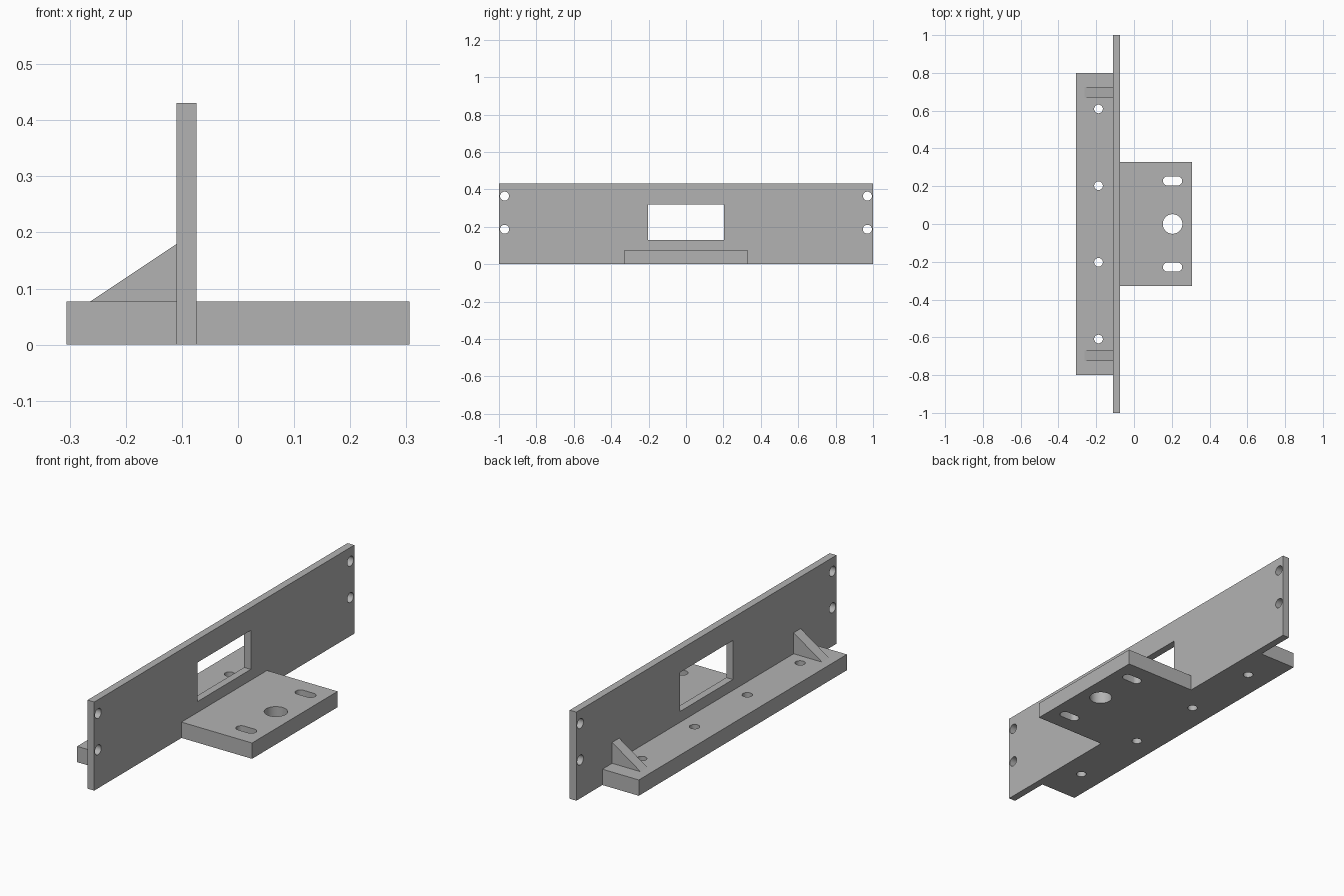
import bpy
import math

if "Cube" in bpy.data.objects:
    bpy.data.objects.remove(bpy.data.objects["Cube"], do_unlink=True)

grey = bpy.data.materials.new("plain grey")
grey.use_nodes = True
colour = (0.45, 0.45, 0.45, 1)
grey.diffuse_color = colour
grey.node_tree.nodes["Principled BSDF"].inputs["Base Color"].default_value = colour


def mesh_object(name, verts, faces):
    mesh = bpy.data.meshes.new(name)
    mesh.from_pydata(verts, [], faces)
    mesh.materials.append(grey)
    obj = bpy.data.objects.new(name, mesh)
    bpy.context.collection.objects.link(obj)
    return obj


def prism(name, outline, low, high, place):
    """Extrude a counter-clockwise outline; place maps (u, v, w) to x, y, z."""
    n = len(outline)
    verts = [place(u, v, w) for w in (low, high) for u, v in outline]
    faces = [tuple(reversed(range(n))), tuple(range(n, 2 * n))]
    faces += [(i, (i + 1) % n, (i + 1) % n + n, i + n) for i in range(n)]
    return mesh_object(name, verts, faces)


def rect(u0, v0, u1, v1):
    return [(u0, v0), (u1, v0), (u1, v1), (u0, v1)]


def slot(u, v, radius, stretch=0.0, steps=32):
    """Round hole outline, or a slot when stretched along u."""
    points = []
    for i in range(steps):
        a = 2 * math.pi * (i + 0.5) / steps
        shift = math.copysign(stretch, math.cos(a))
        points.append((u + shift + radius * math.cos(a), v + radius * math.sin(a)))
    return points


def flat(u, v, w):       # outline in x, y, extruded upwards
    return (u, v, w)


def upright(u, v, w):    # outline in y, z, extruded along x
    return (w, u, v)


def sideways(u, v, w):   # outline in z, x, extruded along y
    return (v, w, u)


def plate(name, outline, low, high, place, holes):
    obj = prism(name, outline, low, high, place)
    bpy.context.view_layer.objects.active = obj
    for hole in holes:
        cutter = prism("cutter", hole, low - 0.05, high + 0.05, place)
        cutter.hide_render = True
        mod = obj.modifiers.new("hole", "BOOLEAN")
        mod.operation = "DIFFERENCE"
        mod.solver = "EXACT"
        mod.object = cutter
        bpy.ops.object.modifier_apply(modifier=mod.name)
        bpy.data.objects.remove(cutter, do_unlink=True)
    bpy.ops.object.select_all(action="DESELECT")
    obj.select_set(True)
    bpy.ops.object.shade_smooth_by_angle(angle=math.radians(30))
    return obj


BACK, FRONT, THICK = -0.11, -0.074, 0.077

# Tall upright panel with a window and end screw holes
window = rect(-0.204, 0.13, 0.204, 0.32)
screws = [slot(y, z, 0.024) for y in (-0.97, 0.97) for z in (0.187, 0.364)]
plate("upright_panel", rect(-1, 0, 1, 0.431), BACK, FRONT, upright, [window] + screws)

# Long base flange with a row of holes
row = [slot(-0.188, y, 0.023) for y in (-0.609, -0.203, 0.203, 0.609)]
plate("base_flange", rect(-0.306, -0.8, BACK, 0.8), 0, THICK, flat, row)

# Short mounting shelf with a centre hole and two slots
cuts = [slot(0.204, 0, 0.052)]
cuts += [slot(0.204, y, 0.024, 0.027) for y in (-0.228, 0.228)]
plate("mounting_shelf", rect(FRONT, -0.329, 0.306, 0.329), 0, THICK, flat, cuts)

# Triangular gussets bracing the panel
triangle = [(THICK, -0.263), (THICK, BACK), (0.179, BACK)]
for side, y in (("left", -0.698), ("right", 0.698)):
    prism(side + "_gusset", triangle[::-1], y - 0.027, y + 0.027, sideways)

# Make every part's faces point outwards
bpy.ops.object.select_all(action="DESELECT")
for obj in bpy.context.collection.objects:
    if obj.type == "MESH" and obj.name.endswith("_gusset"):
        obj.select_set(True)
        bpy.context.view_layer.objects.active = obj
bpy.ops.object.mode_set(mode="EDIT")
bpy.ops.mesh.select_all(action="SELECT")
bpy.ops.mesh.normals_make_consistent(inside=False)
bpy.ops.object.mode_set(mode="OBJECT")
